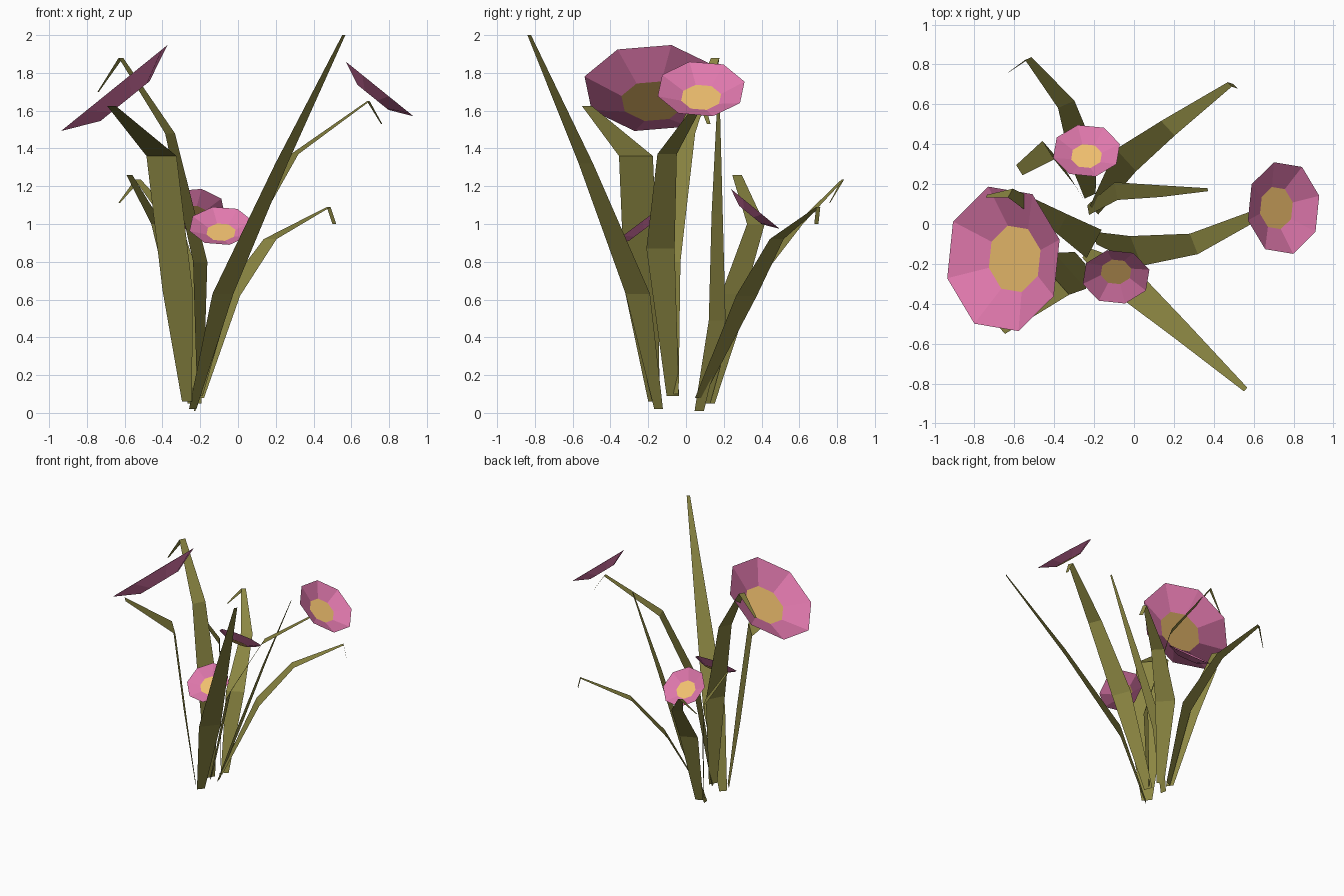
import bpy, math
from mathutils import Vector

if "Cube" in bpy.data.objects:
    bpy.data.objects.remove(bpy.data.objects["Cube"])


def material(name, rgb):
    m = bpy.data.materials.new(name)
    m.diffuse_color = (*rgb, 1)
    m.use_nodes = True
    m.node_tree.nodes["Principled BSDF"].inputs["Base Color"].default_value = m.diffuse_color
    return m


GREEN = material("leaf_green", (0.26, 0.24, 0.055))
PINK = material("petal_pink", (0.75, 0.19, 0.42))
YELLOW = material("centre_yellow", (0.88, 0.53, 0.16))


def build(name, verts, faces, mats):
    me = bpy.data.meshes.new(name)
    me.from_pydata(verts, [], faces)
    for m in mats:
        me.materials.append(m)
    me.update()
    ob = bpy.data.objects.new(name, me)
    bpy.context.collection.objects.link(ob)
    return ob


def leaf(name, path, lean=None):
    """Flat ribbon along (x, y, z, width) points, spread across the lean direction."""
    pts = [Vector(p[:3]) for p in path]
    d = Vector(lean) if lean else Vector(pts[3] - pts[0]).to_2d()
    side = Vector((d.y, -d.x, 0)).normalized()
    verts, faces = [], []
    for p, q in zip(pts, path):
        verts += [p - side * q[3] / 2, p + side * q[3] / 2]
    for i in range(len(pts) - 1):
        a = 2 * i
        faces.append((a, a + 1, a + 3, a + 2))
    build(name, verts, faces, [GREEN])


def flower(name, centre, normal, r):
    """Shallow eight-sided cup: petal ring around a flat centre."""
    q = Vector((0, 0, 1)).rotation_difference(Vector(normal))
    verts = []
    for rad, h in ((r, 0), (r * 0.46, -r * 0.24)):
        for k in range(8):
            a = math.radians(15 + 45 * k)
            verts.append(Vector(centre) + q @ Vector((rad * math.cos(a), rad * math.sin(a), h)))
    faces = [(k, (k + 1) % 8, 8 + (k + 1) % 8, 8 + k) for k in range(8)]
    faces.append(tuple(range(8, 16)))
    ob = build(name, verts, faces, [PINK, YELLOW])
    ob.data.polygons[8].material_index = 1


# Flowers
flower("large_flower", (-0.655, -0.175, 1.72), (-0.63, 0, 0.78), 0.375)
flower("right_flower", (0.75, 0.08, 1.715), (0.63, 0, 0.78), 0.238)
flower("front_flower", (-0.09, -0.265, 0.99), (0, -0.6, 0.8), 0.173)
flower("back_flower", (-0.238, 0.367, 1.08), (0, 0.63, 0.77), 0.173)

# Leaves
leaf("tall_front_leaf", [(-0.24, -0.145, 0.02, 0.06), (-0.08, -0.255, 0.63, 0.17),
                         (0.23, -0.53, 1.32, 0.10), (0.56, -0.83, 2.0, 0.025)])
leaf("right_leaf", [(-0.2, -0.07, 0.09, 0.07), (0.01, -0.135, 0.87, 0.16),
                    (0.3, -0.1, 1.37, 0.11), (0.69, 0.08, 1.65, 0.04),
                    (0.76, 0.12, 1.53, 0.02)], (0.9, 0.35))
leaf("left_hooked_leaf", [(-0.2, -0.07, 0.1, 0.07), (-0.2, -0.1, 0.8, 0.16),
                          (-0.36, 0.0, 1.48, 0.11), (-0.62, 0.155, 1.88, 0.05),
                          (-0.74, 0.14, 1.7, 0.015)])
leaf("broad_front_leaf", [(-0.27, -0.17, 0.06, 0.08), (-0.32, -0.235, 0.65, 0.24),
                          (-0.405, -0.265, 1.36, 0.24), (-0.67, -0.525, 1.625, 0.07)])
leaf("short_left_leaf", [(-0.25, 0.12, 0.05, 0.06), (-0.33, 0.25, 0.63, 0.15),
                         (-0.43, 0.37, 1.0, 0.11), (-0.575, 0.27, 1.26, 0.06)], (-0.16, -0.10))
leaf("back_hooked_leaf", [(-0.22, 0.14, 0.05, 0.06), (-0.25, 0.32, 0.65, 0.14),
                          (-0.34, 0.6, 1.0, 0.09), (-0.53, 0.83, 1.235, 0.035),
                          (-0.63, 0.76, 1.11, 0.01)])
leaf("back_right_leaf", [(-0.2, 0.07, 0.08, 0.06), (-0.04, 0.32, 0.62, 0.15),
                         (0.17, 0.48, 0.92, 0.10), (0.48, 0.7, 1.09, 0.03),
                         (0.51, 0.69, 1.0, 0.03)])
leaf("inner_right_leaf", [(-0.23, 0.07, 0.01, 0.05), (-0.09, 0.165, 0.49, 0.09),
                          (0.13, 0.165, 1.05, 0.06), (0.37, 0.172, 1.63, 0.015)])
